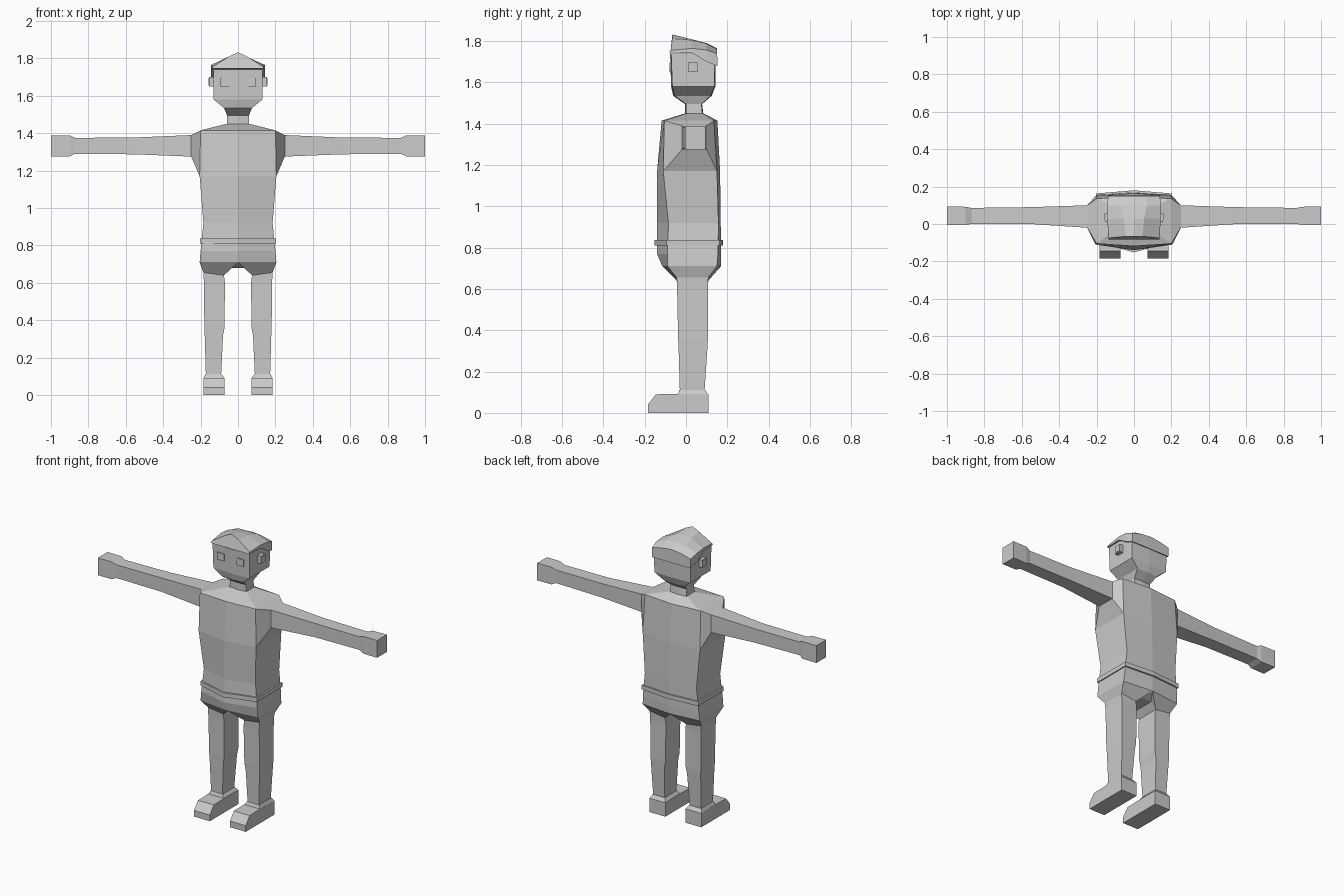
import bpy, bmesh

if "Cube" in bpy.data.objects:
    bpy.data.objects.remove(bpy.data.objects["Cube"])

grey = bpy.data.materials.new("light grey")
grey.diffuse_color = (0.6, 0.6, 0.6, 1)
grey.use_nodes = True
grey.node_tree.nodes["Principled BSDF"].inputs["Base Color"].default_value = grey.diffuse_color


def build(name, polys):
    """Flat-shaded object from polygons given as corner coordinates."""
    bm = bmesh.new()
    for p in polys:
        bm.faces.new([bm.verts.new(c) for c in p])
    bmesh.ops.remove_doubles(bm, verts=bm.verts, dist=1e-4)
    bmesh.ops.recalc_face_normals(bm, faces=bm.faces)
    me = bpy.data.meshes.new(name)
    bm.to_mesh(me)
    bm.free()
    me.materials.append(grey)
    ob = bpy.data.objects.new(name, me)
    bpy.context.collection.objects.link(ob)
    return ob


def loft(rings, start=True, end=True, skip=()):
    """Quads between matching rings; skip holds (ring, side) pairs left open."""
    n = len(rings[0])
    polys = [[a[j], a[(j + 1) % n], b[(j + 1) % n], b[j]]
             for i, (a, b) in enumerate(zip(rings, rings[1:]))
             for j in range(n) if (i, j) not in skip]
    if start:
        polys.append(rings[0])
    if end:
        polys.append(rings[-1])
    return polys


def mirror(polys, s):
    return [[(s * x, y, z) for x, y, z in p] for p in polys]


def hexa(z, w, front, fside, bside, back):
    return [(0, front, z), (w, fside, z), (w, bside, z),
            (0, back, z), (-w, bside, z), (-w, fside, z)]


def rect(x0, x1, y0, y1, z):
    return [(x0, y0, z), (x1, y0, z), (x1, y1, z), (x0, y1, z)]


def box(x0, x1, y0, y1, z0, z1):
    return loft([rect(x0, x1, y0, y1, z0), rect(x0, x1, y0, y1, z1)])


# Torso, open at the shoulders and hips
body = [hexa(*r) for r in (
    (0.71, 0.205, -0.115, -0.09, 0.15, 0.17),
    (0.77, 0.20, -0.14, -0.09, 0.155, 0.17),
    (0.92, 0.185, -0.14, -0.085, 0.157, 0.168),
    (1.17, 0.205, -0.14, -0.11, 0.15, 0.165),
    (1.415, 0.20, -0.118, -0.105, 0.135, 0.152),
    (1.45, 0.06, -0.005, 0.0, 0.08, 0.085))]
torso = loft(body, False, False, {(3, 1), (3, 4)})

# Hip underside with the crotch between the legs
f, fs, bs, b = body[0][:4]
a0, b0, c0 = (0.185, -0.045, 0.655), (0.075, -0.045, 0.64), (0.04, -0.045, 0.68)
a1, b1, c1 = (0.185, 0.108, 0.655), (0.075, 0.108, 0.64), (0.04, 0.108, 0.68)
hips = [[f, fs, a0, b0], [f, b0, c0], [b, bs, a1, b1], [b, b1, c1],
        [fs, bs, a1, a0], [b0, b1, c1, c0]]
for s in (1, -1):
    torso += mirror(hips, s)
m0, m1 = (-0.04, -0.045, 0.68), (-0.04, 0.108, 0.68)
torso += [[f, c0, m0], [b, c1, m1], [c0, c1, m1, m0]]
build("torso", torso)

# Belt
build("belt", loft([hexa(z, 0.203, -0.152, -0.095, 0.163, 0.18) for z in (0.81, 0.838)]))


# Arms and legs
def section(x, y0, y1, z0, z1):
    return [(x, y0, z0), (x, y1, z0), (x, y1, z1), (x, y0, z1)]


chest = [body[3][1], body[3][2], body[4][2], body[4][1]]
arm = loft([chest] + [section(*r) for r in (
    (0.25, -0.02, 0.10, 1.275, 1.39),
    (0.55, 0.0, 0.09, 1.287, 1.377),
    (0.87, 0.0, 0.086, 1.29, 1.375),
    (0.90, -0.004, 0.092, 1.276, 1.388),
    (1.0, -0.006, 0.094, 1.276, 1.388))], False)
leg = loft([[b0, a0, a1, b1]] + [rect(*r) for r in (
    (0.07, 0.182, -0.043, 0.106, 0.60),
    (0.072, 0.18, -0.038, 0.106, 0.36),
    (0.08, 0.178, -0.036, 0.104, 0.32),
    (0.09, 0.172, -0.03, 0.09, 0.11))], False, False)
# Shoe: side profile in y, z swept across x, with an ankle collar
profile = ((-0.185, 0), (0.108, 0), (0.108, 0.09), (-0.03, 0.092), (-0.145, 0.09), (-0.185, 0.04))
shoe = loft([[(x, y, z) for y, z in profile] for x in (0.072, 0.185)])
shoe += loft([rect(0.072, 0.185, -0.04, 0.108, 0.09),
              rect(0.088, 0.174, -0.032, 0.092, 0.112)], False)

# Ear with a raised inner block, and eye plate
ear = box(0.125, 0.155, 0.012, 0.055, 1.65, 1.70) + box(0.15, 0.158, 0.022, 0.055, 1.655, 1.695)
eye = box(0.045, 0.095, -0.08, -0.073, 1.65, 1.695)

for s, side in ((1, "left"), (-1, "right")):
    for part, polys in (("arm", arm), ("leg", leg), ("shoe", shoe), ("ear", ear), ("eye", eye)):
        build(f"{side}_{part}", mirror(polys, s))

# Neck and head
build("head", loft([hexa(*r) for r in (
    (1.44, 0.06, -0.005, 0.0, 0.08, 0.085),
    (1.495, 0.058, -0.005, 0.0, 0.075, 0.078),
    (1.535, 0.075, -0.062, -0.055, 0.12, 0.125),
    (1.58, 0.13, -0.072, -0.066, 0.138, 0.142),
    (1.74, 0.132, -0.077, -0.072, 0.14, 0.145))], False))


# Hair: cross-sections from the fringe to the nape
def hair_section(yb, yt, zb, w, zs, xm, zm, zc):
    half = [(w, yb, zb), (w, (yb + yt) / 2, zs), (xm, yt, zm)]
    return half + [(0, yt, zc)] + [(-x, y, z) for x, y, z in reversed(half)]


build("hair", loft([hair_section(*r) for r in (
    (-0.083, -0.066, 1.745, 0.136, 1.755, 0.045, 1.812, 1.832),
    (0.03, 0.03, 1.742, 0.143, 1.765, 0.055, 1.805, 1.808),
    (0.10, 0.10, 1.70, 0.145, 1.757, 0.07, 1.788, 1.79),
    (0.152, 0.15, 1.68, 0.138, 1.74, 0.07, 1.757, 1.765))]))
